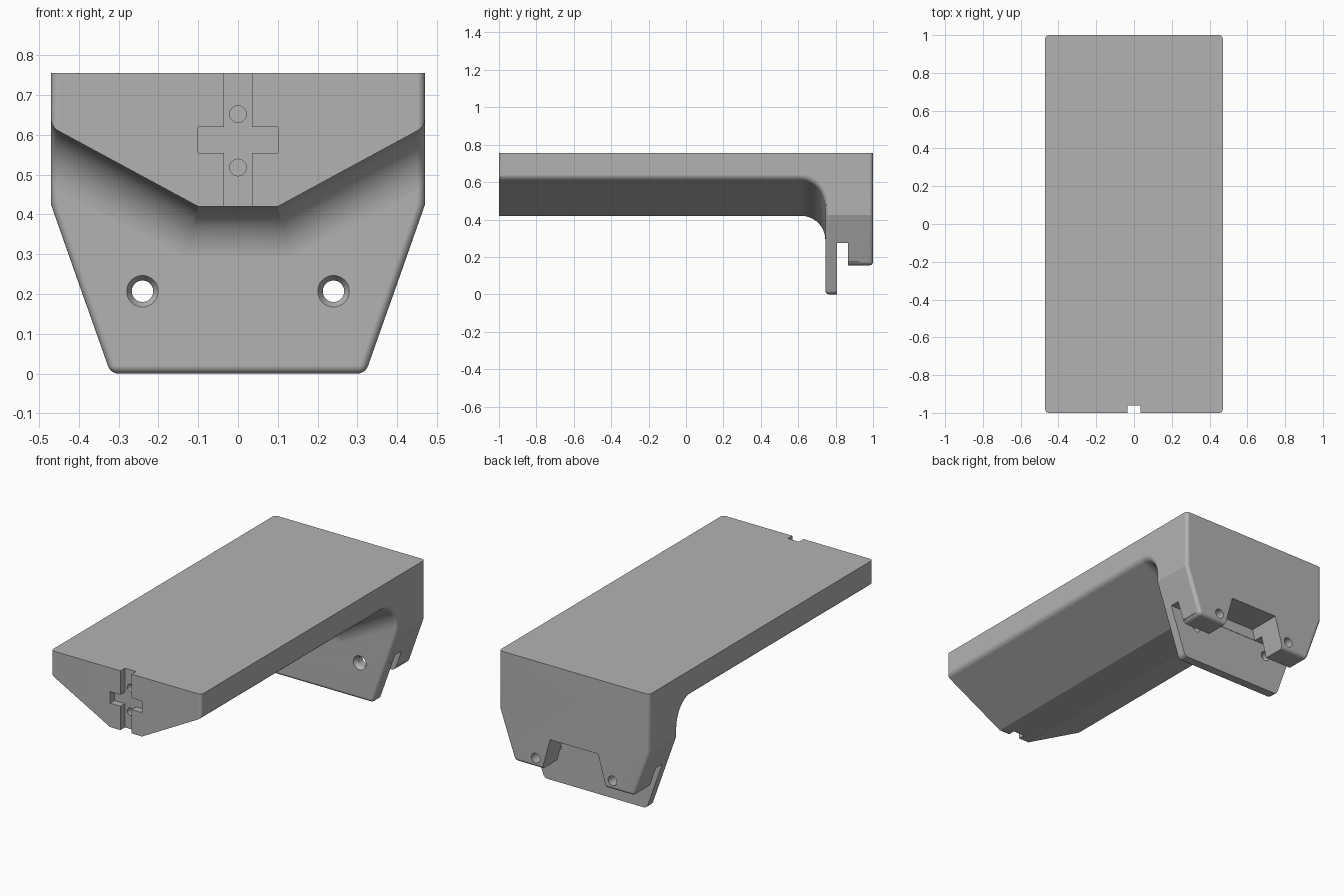
import bpy, bmesh, math
from mathutils import Matrix

if "Cube" in bpy.data.objects:
    bpy.data.objects.remove(bpy.data.objects["Cube"], do_unlink=True)

GREY = bpy.data.materials.new("matte grey")
GREY.use_nodes = True
GREY.diffuse_color = (0.45, 0.45, 0.45, 1)
GREY.node_tree.nodes["Principled BSDF"].inputs["Base Color"].default_value = (0.45, 0.45, 0.45, 1)

TOP, HALF, ROUND = 0.755, 0.47, 0.02


def mirrored(half):
    """Close a right-hand outline with its mirror image."""
    return half + [(-x, z) for x, z in reversed(half)]


def loft(name, sections, round_edge=None):
    """Skin (y, outline) sections, cap the ends and round the chosen edges."""
    bm = bmesh.new()
    rings = [[bm.verts.new((x, y, z)) for x, z in outline] for y, outline in sections]
    n = len(rings[0])
    for a, b in zip(rings, rings[1:]):
        for i in range(n):
            j = (i + 1) % n
            bm.faces.new((a[i], a[j], b[j], b[i]))
    bm.faces.new(rings[0])
    bm.faces.new(rings[-1])
    bmesh.ops.recalc_face_normals(bm, faces=bm.faces)
    if round_edge:
        edges = [e for e in bm.edges if round_edge(e.verts[0].co, e.verts[1].co)]
        bmesh.ops.bevel(bm, geom=edges, offset=ROUND, segments=6, profile=0.5, affect='EDGES')
    return finish(name, bm)


def finish(name, bm):
    mesh = bpy.data.meshes.new(name)
    bm.to_mesh(mesh)
    bm.free()
    mesh.materials.append(GREY)
    ob = bpy.data.objects.new(name, mesh)
    bpy.context.collection.objects.link(ob)
    return ob


def box(name, x, y, z):
    return loft(name, [(v, [(x[0], z[0]), (x[1], z[0]), (x[1], z[1]), (x[0], z[1])]) for v in y])


def drill(name, x, z, y0, y1, r0, r1):
    """A round cutter along y, from radius r0 at y0 to r1 at y1."""
    bm = bmesh.new()
    place = Matrix.Translation((x, (y0 + y1) / 2, z)) @ Matrix.Rotation(-math.pi / 2, 4, 'X')
    bmesh.ops.create_cone(bm, cap_ends=True, segments=32, radius1=r0, radius2=r1,
                          depth=y1 - y0, matrix=place)
    return finish(name, bm)


def combine(target, tool, operation):
    mod = target.modifiers.new("combine", 'BOOLEAN')
    mod.object, mod.operation, mod.solver = tool, operation, 'EXACT'
    bpy.context.view_layer.objects.active = target
    bpy.ops.object.modifier_apply(modifier=mod.name)
    bpy.data.objects.remove(tool, do_unlink=True)


# Beam with a keel-shaped underside, flaring into a fillet at the mount
slope = math.atan2(0.2, 0.37)


def beam_outline(drop):
    return mirrored([(HALF, TOP), (HALF, 0.62 - drop / math.cos(slope)),
                     (0.1 + drop * math.tan(slope / 2), 0.42 - drop)])


R, FACE = 0.13, 0.745
sections = [(-1, beam_outline(0))]
for i in range(11):
    a = math.radians(9 * i)
    sections.append((FACE - R + R * math.sin(a), beam_outline(R * (1 - math.cos(a)))))
sections.append((0.78, beam_outline(R)))


def beam_rounds(a, b):
    on_side = abs(a.x) > 0.469 and abs(a.x - b.x) < 0.001
    front = a.y < -0.99 and b.y < -0.99
    lower = max(a.z, b.z) < 0.7 and abs(a.y - b.y) > 1e-4
    return on_side and (front or lower)


beam = loft("overhanging_mount", sections, beam_rounds)

# Front flange of the clamp
flange_outline = mirrored([(HALF, TOP), (HALF, 0.425), (0.32, 0)])


def flange_rounds(a, b):
    front = a.y < 0.75 and b.y < 0.75 and min(a.z, b.z) < 0.5
    corner = a.z < 0.01 and b.z < 0.01 and abs(a.x - b.x) < 0.01
    return front or corner


flange = loft("flange", [(FACE, flange_outline), (0.81, flange_outline)], flange_rounds)

# Rear block with two ears around a tapered notch
rear_outline = mirrored([(HALF, TOP), (HALF, 0.425), (0.375, 0.155), (0.2, 0.155), (0.15, 0.335)])


def rear_rounds(a, b):
    back = a.y > 0.99 and b.y > 0.99
    notch = max(abs(a.x), abs(b.x)) < 0.21
    top = min(a.z, b.z) > 0.75
    corner = max(a.z, b.z) < 0.16 and abs(a.x) > 0.37 and abs(a.x - b.x) < 0.01
    return (back and not notch and not top) or corner


rear = loft("rear_block", [(0.78, rear_outline), (1, rear_outline)], rear_rounds)
combine(beam, flange, 'UNION')
combine(beam, rear, 'UNION')

# Clamp slot, cross-shaped recess and drilled holes
cutters = [
    box("clamp_slot", (-0.6, 0.6), (0.808, 0.865), (-0.1, 0.275)),
    box("upright_recess", (-0.035, 0.035), (-1.1, -0.96), (0.3, 0.9)),
    box("cross_recess", (-0.1, 0.1), (-1.1, -0.96), (0.555, 0.62)),
]
for z in (0.518, 0.652):
    cutters.append(drill("pin_hole", 0, z, -1.05, -0.85, 0.021, 0.021))
for x in (-0.24, 0.24):
    cutters.append(drill("bolt_hole", x, 0.207, 0.7, 1.1, 0.027, 0.027))
    cutters.append(drill("countersink", x, 0.207, 0.735, 0.765, 0.046, 0.027))
for cutter in cutters:
    combine(beam, cutter, 'DIFFERENCE')

# Smooth the rounds while the large faces stay flat
bpy.ops.object.select_all(action='DESELECT')
beam.select_set(True)
bpy.context.view_layer.objects.active = beam
bpy.ops.object.shade_smooth_by_angle(angle=math.radians(17))
flat = beam.modifiers.new("flat faces", 'WEIGHTED_NORMAL')
flat.keep_sharp = True
